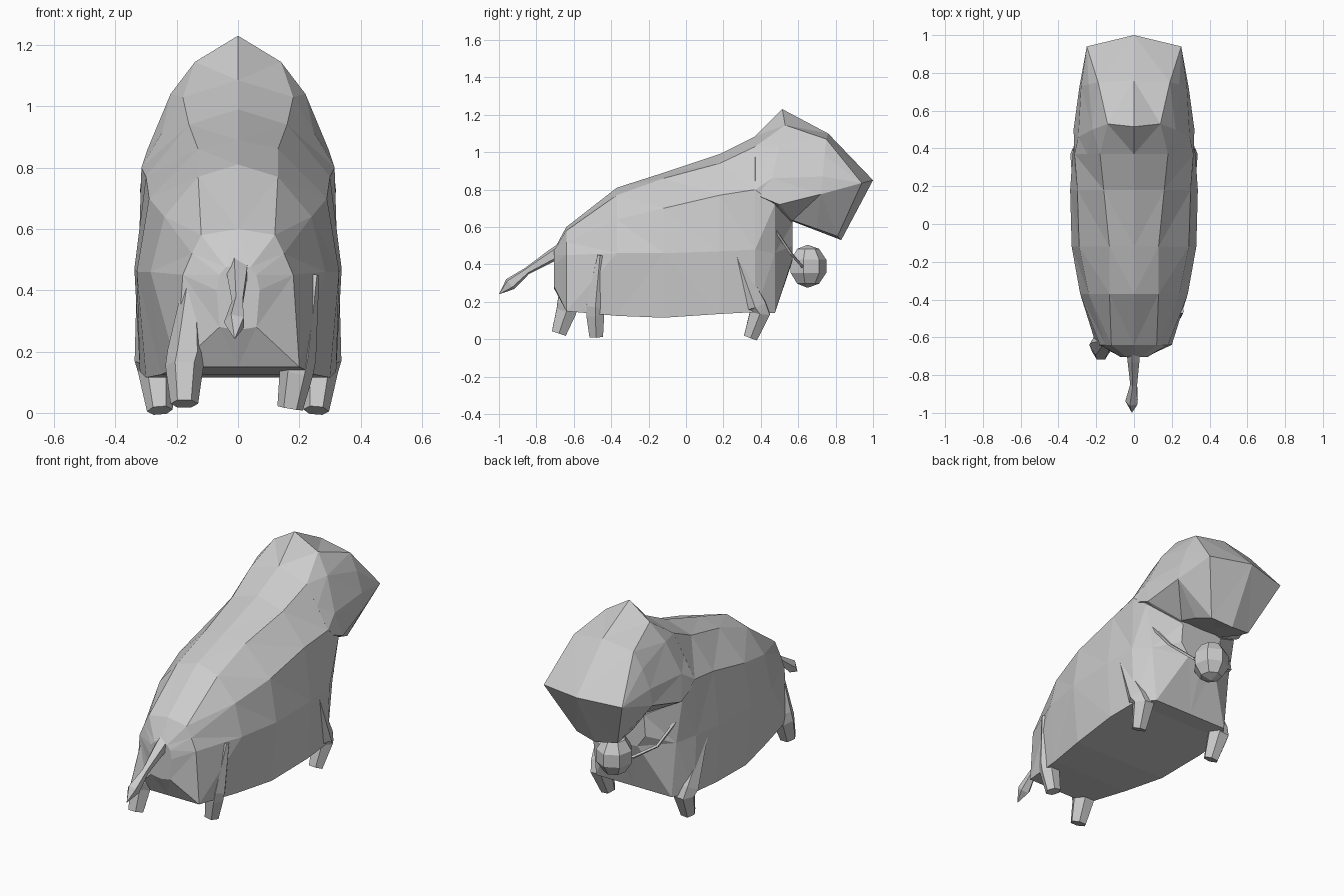
import bpy, bmesh, math
from mathutils import Vector


def skin(name, rings):
    """Join equal-length closed rings into a capped, flat shaded mesh."""
    bm = bmesh.new()
    vs = [[bm.verts.new(p) for p in r] for r in rings]
    n = len(rings[0])
    for a, b in zip(vs, vs[1:]):
        for i in range(n):
            j = (i + 1) % n
            bm.faces.new((a[i], a[j], b[j], b[i]))
    bm.faces.new(vs[0][::-1])
    bm.faces.new(vs[-1])
    bmesh.ops.remove_doubles(bm, verts=bm.verts, dist=0.002)
    bmesh.ops.triangulate(bm, faces=bm.faces)
    bmesh.ops.recalc_face_normals(bm, faces=bm.faces)
    me = bpy.data.meshes.new(name)
    bm.to_mesh(me)
    bm.free()
    ob = bpy.data.objects.new(name, me)
    bpy.context.collection.objects.link(ob)
    return ob


def mirrored(half):
    """Half outline (top centre to bottom centre) to a full ring."""
    return half + [(-x, y, z) for x, y, z in half[-2:0:-1]]


def tube(name, path, sides):
    """Path of (x, y, z, radius), rings square to the path."""
    pts = [Vector(p[:3]) for p in path]
    rings = []
    for i, p in enumerate(pts):
        d = (pts[min(i + 1, len(pts) - 1)] - pts[max(i - 1, 0)]).normalized()
        u = d.cross(Vector((0, 1, 0) if abs(d.z) > 0.8 else (0, 0, 1))).normalized()
        v = d.cross(u)
        r = path[i][3]
        rings.append([p + r * (u * math.cos(a) + v * math.sin(a))
                      for a in (2 * math.pi * k / sides for k in range(sides))])
    return skin(name, rings)


# body: y, top z, then (half width, z) for shoulder, upper side, mid side, belly edge; belly z
body = [
    (-0.705, 0.48, (.04, .475), (.06, .45), (.07, .40), (.06, .28), .27),
    (-0.64, 0.60, (.12, .58), (.15, .52), (.18, .45), (.20, .15), .15),
    (-0.37, 0.81, (.13, .77), (.24, .64), (.285, .46), (.25, .125), .125),
    (-0.12, 0.89, (.13, .86), (.29, .70), (.33, .46), (.30, .115), .115),
    (0.18, 0.99, (.16, .94), (.30, .77), (.338, .47), (.32, .135), .135),
    (0.37, 1.085, (.18, 1.03), (.315, .80), (.325, .48), (.31, .145), .145),
    (0.475, 1.00, (.16, .95), (.31, .72), (.27, .46), (.24, .14), .14),
    (0.57, 0.64, (.08, .64), (.13, .62), (.14, .50), (.09, .43), .42),
]
skin("body", [mirrored([(0, y, t)] + [(w, y, z) for w, z in sides] + [(0, y, b)])
              for y, t, *sides, b in body])

# head: shaggy hood with an overhanging brow and tucked-in muzzle
head = [
    [(0, .37, 1.085), (.18, .37, 1.03), (.247, .37, .915), (.315, .37, .80),
     (.315, .38, .77), (.12, .47, .64), (0, .47, .63)],
    [(0, .515, 1.23), (.14, .53, 1.145), (.22, .50, 1.04), (.295, .46, .86),
     (.32, .50, .72), (.14, .57, .635), (0, .57, .63)],
    [(0, .76, 1.10), (.19, .75, 1.07), (.24, .74, .98), (.28, .73, .87),
     (.29, .72, .775), (.15, .70, .59), (0, .70, .58)],
    [(0, 1.0, .85), (.25, .94, .835), (.25, .94, .835), (.25, .94, .835),
     (.25, .94, .835), (.13, .81, .55), (0, .83, .53)],
]
skin("head", [mirrored(h) for h in head])

# legs: foot, knee, thigh flap, hip
for side, label in ((-1, "left"), (1, "right")):
    tube("front_leg_" + label, [(side * .255, .345, .008, .042), (side * .265, .395, .14, .062),
                                (side * .27, .37, .18, .068), (side * .315, .27, .45, .015)], 6)
tube("hind_leg_left", [(-.175, -.68, .03, .045), (-.175, -.64, .15, .062),
                       (-.165, -.63, .20, .065), (-.15, -.62, .46, .02)], 6)
tube("hind_leg_right", [(.17, -.48, .015, .042), (.19, -.485, .13, .055),
                        (.20, -.485, .18, .055), (.25, -.46, .45, .015)], 6)

# tail with a tuft
tube("tail", [(0, -.66, .48, .04), (0, -.72, .445, .035), (0, -.85, .365, .02),
              (-.01, -.94, .295, .036), (-.01, -1.0, .24, .001)], 5)

# collar strap from cheek to cheek, holding the bell
half = [(0, .63, .375, .009), (.10, .62, .39, .009), (.21, .56, .46, .009), (.28, .46, .61, .009)]
tube("collar", [(-x, y, z, r) for x, y, z, r in half[:0:-1]] + half, 4)

# bell
bpy.ops.mesh.primitive_uv_sphere_add(segments=7, ring_count=5, radius=1, location=(0, .65, .39))
bell = bpy.context.object
bell.name = "bell"
bell.scale = (.10, .105, .115)
